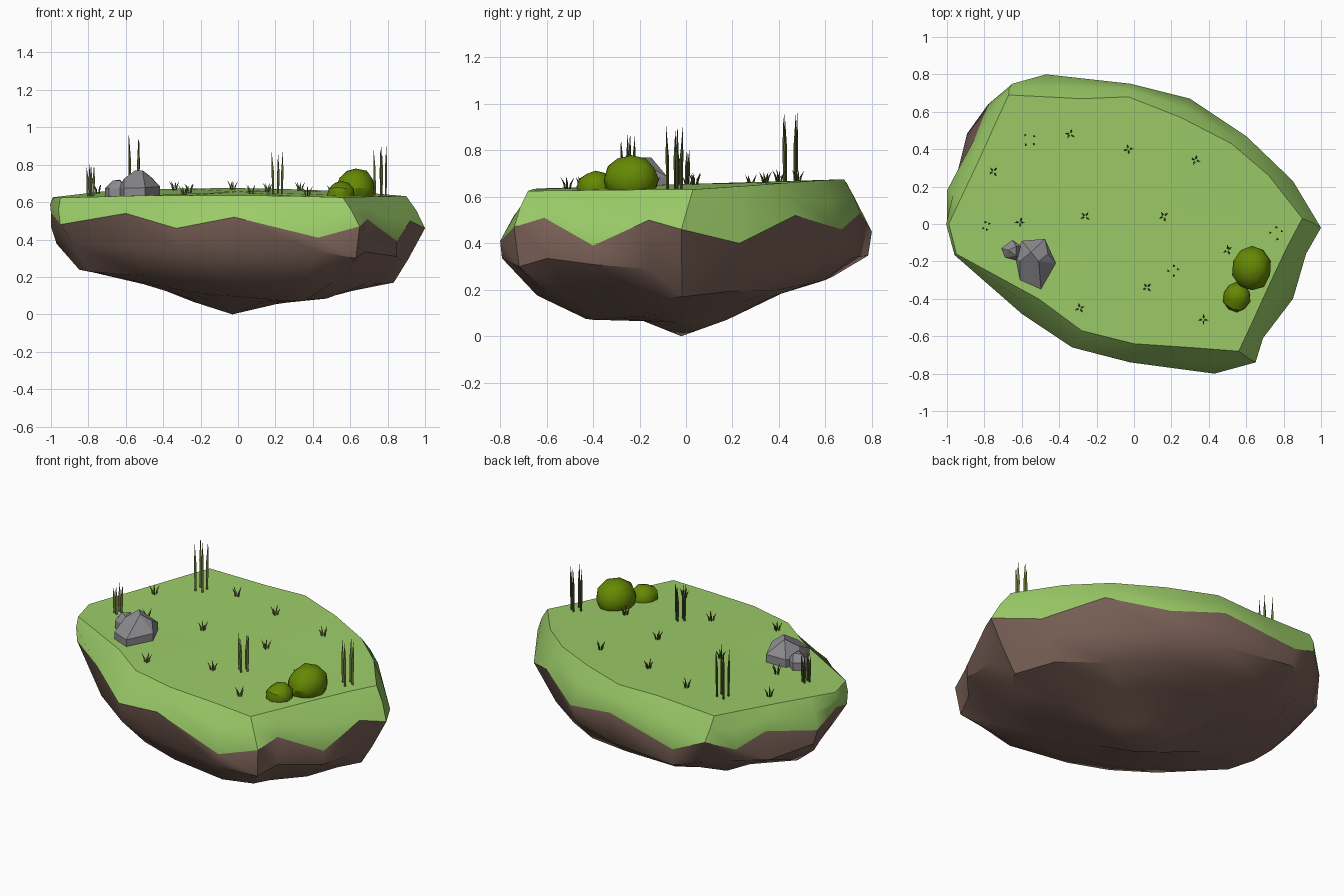
import bpy, bmesh, math, random
from math import radians
from mathutils import Vector

random.seed(4)
if "Cube" in bpy.data.objects:
    bpy.data.objects.remove(bpy.data.objects["Cube"], do_unlink=True)


def material(name, rgb):
    mat = bpy.data.materials.new(name)
    mat.use_nodes = True
    color = (*rgb, 1)
    mat.diffuse_color = color
    mat.node_tree.nodes["Principled BSDF"].inputs["Base Color"].default_value = color
    return mat


GRASS = material("meadow green", (.33, .6, .138))
EARTH = material("earth brown", (.2, .122, .098))
STONE = material("stone grey", (.26, .26, .275))
LEAF = material("bush olive", (.13, .25, .001))
BLADE = material("dark blade green", (.12, .15, .035))


def finish(name, bm, mats, angle=None):
    """Turn a bmesh into a named object, smooth if an angle is given."""
    bmesh.ops.recalc_face_normals(bm, faces=bm.faces)
    mesh = bpy.data.meshes.new(name)
    bm.to_mesh(mesh)
    bm.free()
    for mat in mats:
        mesh.materials.append(mat)
    obj = bpy.data.objects.new(name, mesh)
    bpy.context.collection.objects.link(obj)
    if angle:
        bpy.ops.object.select_all(action='DESELECT')
        obj.select_set(True)
        bpy.context.view_layer.objects.active = obj
        bpy.ops.object.shade_smooth_by_angle(angle=radians(angle))


def ground(x, y):
    """Height of the meadow: tilted to the front, dipping at both ends."""
    return .655 + .03 * y - .03 * x * x


# Ragged lower edge of the turf: x, y, z
turf_edge = [
    (1, -.02, .46), (.85, .23, .4), (.6, .47, .52), (.3, .67, .46),
    (-.02, .75, .53), (-.47, .8, .45), (-.65, .75, .52), (-.78, .64, .47),
    (-.85, .46, .53), (-1, .18, .47), (-1, 0, .54), (-.95, -.17, .48),
    (-.6, -.48, .54), (-.33, -.66, .46), (-.02, -.74, .52), (.43, -.8, .41),
    (.65, -.74, .47), (.69, -.61, .51), (.85, -.4, .39), (.92, -.16, .5)]

# Rim of the flat meadow: x, y
rim = [
    (.9, .03), (.72, .26), (.52, .43), (.25, .57), (-.03, .68),
    (-.28, .67), (-.67, .69), (-.74, .54), (-.83, .34), (-.92, .15),
    (-.99, 0), (-.95, -.16), (-.51, -.4), (-.28, -.57), (0, -.64),
    (.3, -.66), (.56, -.68), (.63, -.53), (.73, -.31), (.82, -.12)]

# How far the rock face stands out under each turf point
rock_bulge = [.91, .93, .93, .95, .96, .98, .93, .92, 1.05, .97,
              .93, .93, .97, .97, .97, .99, .97, .98, 1, .95]


def build_island():
    bm = bmesh.new()
    top = [Vector((x, y, ground(x, y))) for x, y in rim]
    # slightly rounded turf shoulder, then rock face, ledge and underside
    shoulder = [a.lerp(Vector(b), .45) for a, b in zip(top, turf_edge)]
    for p in shoulder:
        p.xy *= 1.01
    rock, ledge, under, neck = [], [], [], []
    for (x, y, z), k in zip(turf_edge, rock_bulge):
        rock.append((x * k, y * k, .345 - .04 * x + random.uniform(-.02, .02)))
        k = .85 - .08 * abs(y) + random.uniform(-.02, .02)
        ledge.append((x * k, y * k, .208 - .035 * x + .035 * y
                      + random.uniform(-.012, .012)))
        k = random.uniform(.48, .56)
        under.append((x * k, y * k, .138 - .035 * x + .06 * y))
        k = random.uniform(.2, .24)
        neck.append((x * k, y * k, .06 - .03 * x * k + .06 * abs(y) * k))
    rings = [[bm.verts.new(p) for p in row]
             for row in (top, shoulder, turf_edge, rock, ledge, under, neck)]
    count = len(rim)
    for level, (upper, lower) in enumerate(zip(rings, rings[1:])):
        for i in range(count):
            j = (i + 1) % count
            face = bm.faces.new((upper[i], upper[j], lower[j], lower[i]))
            face.material_index = 0 if level < 2 else 1
    # meadow fan above, pointed tip below
    for ring, center, index in ((rings[0], (0, 0, ground(0, 0)), 0),
                                (rings[-1], (-.03, -.02, 0), 1)):
        hub = bm.verts.new(center)
        for i in range(count):
            face = bm.faces.new((ring[i], ring[(i + 1) % count], hub))
            face.material_index = index
    finish("island", bm, [GRASS, EARTH], 38)


def build_bush(name, center, radii):
    bm = bmesh.new()
    bmesh.ops.create_icosphere(bm, subdivisions=2, radius=1)
    for v in bm.verts:
        k = random.uniform(.95, 1.04)
        v.co = Vector(center) + Vector([c * r * k for c, r in zip(v.co, radii)])
    finish(name, bm, [LEAF], 30)


def build_rock(name, base, crown):
    """Faceted boulder: the hull around a base outline and a few crown points."""
    bm = bmesh.new()
    for x, y in base:
        for z in (-.02, .04):
            bm.verts.new((x, y, ground(x, y) + z))
    for p in crown:
        bm.verts.new(p)
    hull = bmesh.ops.convex_hull(bm, input=bm.verts)
    loose = [v for v in hull["geom_interior"] if isinstance(v, bmesh.types.BMVert)]
    bmesh.ops.delete(bm, geom=loose, context='VERTS')
    bmesh.ops.dissolve_limit(bm, angle_limit=radians(12),
                             verts=bm.verts, edges=bm.edges)
    finish(name, bm, [STONE])


def add_blade(bm, x, y, lean, height, radius):
    """Three-sided blade that curves outward to a point."""
    foot = Vector((x, y, ground(x, y) - .012))
    rings = []
    for t, k in ((0, .8), (.55, 1)):
        mid = foot + Vector((lean[0] * t * t, lean[1] * t * t, height * t))
        rings.append([bm.verts.new(mid + radius * k * Vector(
            (math.cos(a), math.sin(a), 0)))
            for a in (math.tau * s / 3 for s in range(3))])
    tip = bm.verts.new(foot + Vector((lean[0], lean[1], height)))
    low, high = rings
    for i in range(3):
        j = (i + 1) % 3
        bm.faces.new((low[i], low[j], high[j], high[i]))
        bm.faces.new((high[i], high[j], tip))


def build_clump(name, x, y, blades, spread, lean, height, radius):
    bm = bmesh.new()
    turn = random.uniform(0, math.tau)
    for i in range(blades):
        a = turn + math.tau * i / blades + random.uniform(-.3, .3)
        c, s = math.cos(a), math.sin(a)
        add_blade(bm, x + c * spread, y + s * spread, (c * lean, s * lean),
                  height * random.uniform(.88, 1), radius)
    finish(name, bm, [BLADE])


build_island()

# Bushes
build_bush("large_bush", (.63, -.235, .675), (.108, .122, .105))
build_bush("small_bush", (.55, -.39, .64), (.075, .08, .072))

# Boulders
build_rock("large_rock",
           [(-.636, -.17), (-.6, -.09), (-.476, -.08), (-.417, -.21),
            (-.497, -.35), (-.61, -.3)],
           [(-.61, -.2, .725), (-.55, -.15, .77), (-.51, -.2, .77), (-.46, -.16, .73)])
build_rock("small_rock",
           [(-.71, -.13), (-.65, -.085), (-.6, -.12), (-.61, -.2), (-.69, -.18)],
           [(-.67, -.14, .715), (-.63, -.12, .72), (-.63, -.17, .715)])

# Tall reeds: x, y, height
reeds = [(-.56, .45, .32), (.76, -.05, .3), (.21, -.25, .245), (-.79, -.01, .19)]
for n, (x, y, h) in enumerate(reeds, 1):
    build_clump(f"reeds_{n}", x, y, 4, .1 * h, .006, h, .008)

# Short grass tufts: x, y
tufts = [(-.34, .48), (-.03, .4), (.33, .34), (-.75, .28), (-.61, .01), (-.26, .04),
         (.16, .04), (.5, -.14), (.07, -.34), (.37, -.51), (-.29, -.45)]
for n, (x, y) in enumerate(tufts, 1):
    build_clump(f"grass_tuft_{n}", x, y, 4, .008, .022, .064, .005)
